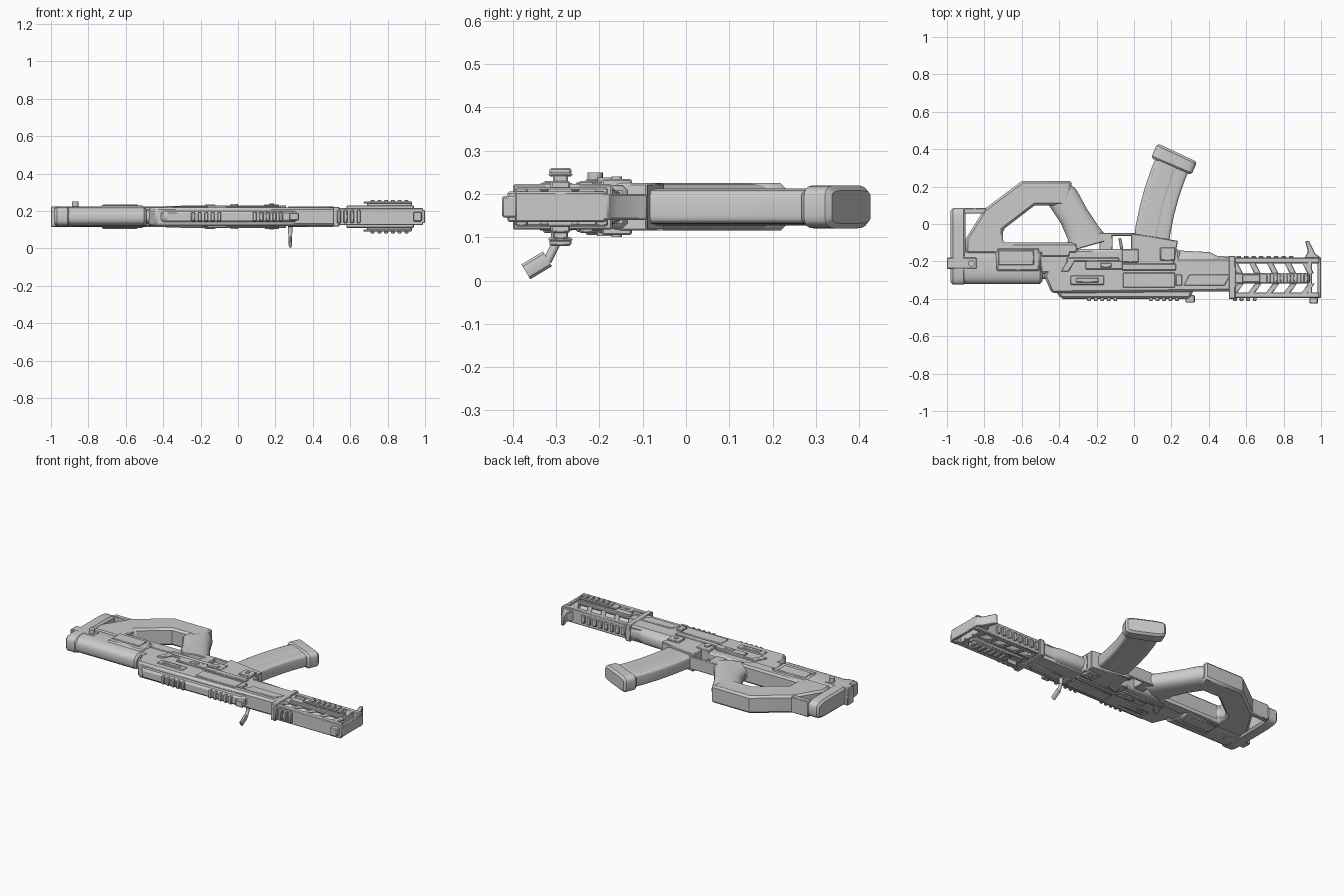
import bpy, bmesh, math
from mathutils import Vector, Matrix

MID = 0.17      # height of the mid plane of the model lying on its side
BODY = 0.05     # half thickness of the main body
STEP = 0.005    # one level of raised or sunken detail
BORE = -0.29    # barrel line
SPINE = -0.4    # line of the long sighting strip
EDGE, SOFT = 0.004, 0.012   # bevel sizes

if "Cube" in bpy.data.objects:
    bpy.data.objects.remove(bpy.data.objects["Cube"], do_unlink=True)


def thickness(level):
    return BODY + STEP * level


def finish(name, bm, bevel=0):
    bmesh.ops.recalc_face_normals(bm, faces=bm.faces)
    mesh = bpy.data.meshes.new(name)
    bm.to_mesh(mesh)
    bm.free()
    part = bpy.data.objects.new(name, mesh)
    bpy.context.collection.objects.link(part)
    if bevel:
        modifier = part.modifiers.new("Bevel", "BEVEL")
        modifier.width = bevel
        modifier.limit_method = "ANGLE"
        modifier.angle_limit = math.radians(40)
    bpy.ops.object.select_all(action="DESELECT")
    part.select_set(True)
    bpy.context.view_layer.objects.active = part
    bpy.ops.object.shade_smooth_by_angle(angle=math.radians(35))


def prism(name, outline, level=0, inner=None, bevel=EDGE):
    """Flat outline with thickness, or a mirrored pair of plates if inner is set."""
    half = thickness(level)
    spans = [(-half, half)]
    if inner is not None:
        gap = thickness(inner)
        spans = [(gap, half), (-half, -gap)]
    bm = bmesh.new()
    for low, high in spans:
        bottom = [bm.verts.new((x, y, MID + low)) for x, y in outline]
        top = [bm.verts.new((x, y, MID + high)) for x, y in outline]
        bm.faces.new(bottom)
        bm.faces.new(top)
        for i in range(len(outline)):
            bm.faces.new((bottom[i - 1], bottom[i], top[i], top[i - 1]))
    finish(name, bm, bevel)


def block(name, x, y, length, width, level=0, inner=None, bevel=EDGE, lean=0):
    """Box by centre and size; lean shears it along x."""
    a, b = length / 2, width / 2
    outline = [(x - a - lean, y - b), (x + a - lean, y - b),
               (x + a + lean, y + b), (x - a + lean, y + b)]
    prism(name, outline, level, inner, bevel)


def row(name, count, x, pitch, **shape):
    for i in range(count):
        block(f"{name}_{i + 1}", x=x + i * pitch, **shape)


def loft(name, path, level=0, power=3, bevel=EDGE, segments=28):
    """Rounded section swept along (x, y, width) points."""
    bm = bmesh.new()
    rings = []
    for i, (x, y, width) in enumerate(path):
        before, after = path[max(i - 1, 0)], path[min(i + 1, len(path) - 1)]
        along = Vector((after[0] - before[0], after[1] - before[1])).normalized()
        ring = []
        for k in range(segments):
            angle = math.tau * (k + 0.5) / segments
            c, s = math.cos(angle), math.sin(angle)
            u = math.copysign(abs(c) ** (2 / power), c) * width / 2
            v = math.copysign(abs(s) ** (2 / power), s) * thickness(level)
            ring.append(bm.verts.new((x - along.y * u, y + along.x * u, MID + v)))
        rings.append(ring)
    for ring, following in zip(rings, rings[1:]):
        for k in range(segments):
            bm.faces.new((ring[k - 1], ring[k], following[k], following[k - 1]))
    bm.faces.new(rings[0])
    bm.faces.new(rings[-1])
    finish(name, bm, bevel)


def tube(name, start, end, y, width, **shape):
    loft(name, [(start, y, width), (end, y, width)], **shape)


def rod(name, start, end, radius, flat=1, segments=16):
    bm = bmesh.new()
    a, b = Vector(start), Vector(end)
    turn = (b - a).to_track_quat("Z", "Y").to_matrix().to_4x4()
    place = Matrix.Translation((a + b) / 2) @ turn @ Matrix.Diagonal((flat, 1, 1, 1))
    bmesh.ops.create_cone(bm, cap_ends=True, segments=segments, radius1=radius,
                          radius2=radius, depth=(b - a).length, matrix=place)
    finish(name, bm)


def pin(name, x, y, radius, level):
    half = thickness(level)
    rod(name, (x, y, MID - half), (x, y, MID + half), radius)


# Stock: butt plate, open frame, round body, raised cheek panels and sling mount
tube("butt_plate", start=-0.98, end=-0.9, y=-0.12, width=0.41, level=1, power=5, bevel=SOFT)
block("butt_top_bar", x=-0.85, y=0.07, length=0.12, width=0.03)
prism("stock_frame", [(-0.9, -0.16), (-0.9, -0.08), (-0.8, 0.08), (-0.6, 0.23), (-0.33, 0.23),
                      (-0.36, 0.1), (-0.53, 0.1), (-0.7, -0.03), (-0.7, -0.1),
                      (-0.3, -0.1), (-0.3, -0.16)], level=1, bevel=SOFT)
tube("stock_body", start=-0.97, end=-0.49, y=-0.22, width=0.2, level=0.5, bevel=SOFT)
tube("stock_neck", start=-0.5, end=-0.42, y=-0.21, width=0.17, level=-2)
block("cheek_panel", x=-0.62, y=-0.19, length=0.24, width=0.13, level=2, bevel=SOFT)
block("cheek_inset", x=-0.63, y=-0.18, length=0.19, width=0.08, level=3)
block("sling_plate", x=-0.92, y=-0.21, length=0.16, width=0.06, level=1)
rod("sling_knob", (-0.87, -0.21, MID), (-0.87, -0.21, 0.25), radius=0.018)

# Hand grip, flaring into the receiver
loft("grip", [(-0.4, 0.18, 0.14), (-0.38, 0.14, 0.17), (-0.32, 0.04, 0.16),
              (-0.27, -0.05, 0.18), (-0.25, -0.12, 0.25)], level=1, power=2.5)

# Lower receiver, trigger guard and trigger
block("lower_receiver", x=-0.13, y=-0.2, length=0.75, width=0.13, bevel=SOFT)
block("guard_strip", x=-0.1, y=-0.055, length=0.22, width=0.016, level=-2)
block("guard_rear", x=-0.15, y=-0.1, length=0.07, width=0.09, level=-2)
block("trigger", x=-0.07, y=-0.11, length=0.016, width=0.07, level=-8, lean=-0.006)
prism("magazine_well", [(-0.015, -0.05), (0.235, -0.09), (0.21, -0.22), (-0.015, -0.22)],
      level=1)


# Curved magazine: body, raised rib and end cap follow one arc
def arc(start, end, width, shift=0, count=6):
    path = []
    for i in range(count):
        angle = math.radians(start + (end - start) * i / (count - 1))
        radius = 1.56 + shift
        path.append((1.64 - radius * math.sin(angle), BORE + radius * math.cos(angle), width))
    return path


loft("magazine", arc(84, 66, width=0.19), level=-2, power=7)
loft("magazine_rib", arc(84, 66, width=0.11, shift=0.025), level=-1.5, power=9)
loft("magazine_cap", arc(67.5, 64.5, width=0.235), power=5, bevel=SOFT)

# Upper receiver, sighting strip and its rail teeth
prism("upper_receiver", [(-0.48, -0.28), (-0.44, -0.18), (0.52, -0.18), (0.52, -0.36),
                         (-0.44, -0.37)], bevel=SOFT)
prism("sighting_strip", [(-0.46, -0.3), (-0.39, SPINE), (0.3, SPINE), (0.34, -0.3)],
      level=-4, bevel=SOFT)
for name, x in ("rear_rail_tooth", -0.24), ("middle_rail_tooth", 0.09):
    row(name, count=5, x=x, pitch=0.035, y=SPINE, length=0.02, width=0.025, level=-5)
block("gas_clamp", x=0.3, y=SPINE, length=0.05, width=0.04, level=-6)

# Raised details, alike on both faces
block("slide_slot", x=-0.25, y=-0.3, length=0.18, width=0.05, level=1)
block("slide_lid", x=-0.25, y=-0.3, length=0.12, width=0.025, level=2)
block("selector_block", x=-0.16, y=-0.22, length=0.2, width=0.045, level=2)
block("selector_tab", x=-0.15, y=-0.22, length=0.06, width=0.025, level=3)
block("receiver_bar", x=0.08, y=-0.23, length=0.29, width=0.035, level=2)
block("bolt_release", x=0.18, y=-0.16, length=0.08, width=0.07, level=3)
block("port_cover", x=0.08, y=-0.3, length=0.28, width=0.08, level=1)
block("pin_block", x=-0.02, y=-0.17, length=0.09, width=0.07, level=2)
block("rear_hinge", x=-0.42, y=-0.15, length=0.15, width=0.045, level=1)
block("side_arm", x=-0.22, y=-0.19, length=0.28, width=0.02, level=1.5)
block("side_arm_end", x=-0.35, y=-0.22, length=0.04, width=0.07, level=1.5, lean=0.02)
block("handguard_hook", x=0.24, y=-0.3, length=0.035, width=0.06, level=2)
block("handguard_panel", x=0.39, y=-0.3, length=0.22, width=0.06, level=1, lean=0.015)
pin("lever_pin", x=-0.02, y=-0.185, radius=0.02, level=3.5)
pin("rear_pin", x=0.18, y=-0.16, radius=SOFT, level=4)

# Folded charging handle
rod("handle_stem", (0.28, -0.3, MID), (0.28, -0.3, 0.08), radius=SOFT)
rod("handle_elbow", (0.28, -0.3, 0.085), (0.28, -0.32, 0.045), radius=0.01)
rod("handle_paddle", (0.28, -0.37, 0.02), (0.28, -0.32, 0.05), radius=0.02, flat=0.5, segments=8)

# Rounded handguard and collar
loft("handguard", [(0.22, -0.25, 0.22), (0.4, -0.25, 0.2), (0.44, -0.26, 0.18),
                   (0.54, -0.26, 0.17)])
block("front_collar", x=0.525, y=-0.285, length=0.035, width=0.23, level=0.5)

# Front shroud: strips joined by slanted struts around the barrel
tube("barrel", start=0.5, end=0.95, y=BORE, width=0.05, level=-5, power=2)
block("shroud_upper_bar", x=0.76, y=-0.195, length=0.46, width=0.03, level=-1)
block("shroud_lower_bar", x=0.76, y=-0.38, length=0.46, width=0.03, level=-1)
block("shroud_middle_strip", x=0.74, y=BORE, length=0.42, width=0.055, level=-1, inner=-3)
row("upper_strut", count=5, x=0.55, pitch=0.095, y=-0.235, length=0.035, width=0.06,
    level=-1, inner=-3, lean=-0.015)
row("lower_strut", count=5, x=0.55, pitch=0.095, y=-0.345, length=0.035, width=0.055,
    level=-1, inner=-3, lean=0.02)
row("upper_tooth", count=8, x=0.56, pitch=0.04, y=-0.18, length=0.025, width=0.02, level=-5)
row("lower_tooth", count=4, x=0.54, pitch=0.035, y=SPINE, length=0.02, width=0.025, level=-3)

# Muzzle bracket with front sight
block("muzzle_post", x=0.94, y=BORE, length=0.025, width=0.2, level=-1)
block("muzzle_end", x=0.99, y=BORE, length=0.02, width=0.21, level=-3)
prism("front_sight", [(0.9, -0.2), (0.93, -0.15), (0.915, -0.09), (0.935, -0.09),
                      (0.97, -0.16), (1, -0.18), (1, -0.2)], level=-4)
block("front_sight_base", x=0.96, y=SPINE, length=0.045, width=0.05, level=-5)

# Toothed side rails
block("side_rail_mount", x=0.76, y=BORE, length=0.36, width=0.045, level=2, inner=-4)
block("side_rail_web", x=0.81, y=BORE, length=0.24, width=0.035, level=5, inner=-4)
block("side_rail", x=0.8, y=BORE, length=0.26, width=0.055, level=6, inner=4)
row("side_rail_tooth", count=6, x=0.72, pitch=0.036, y=BORE, length=0.022, width=0.05,
    level=8, inner=5)
